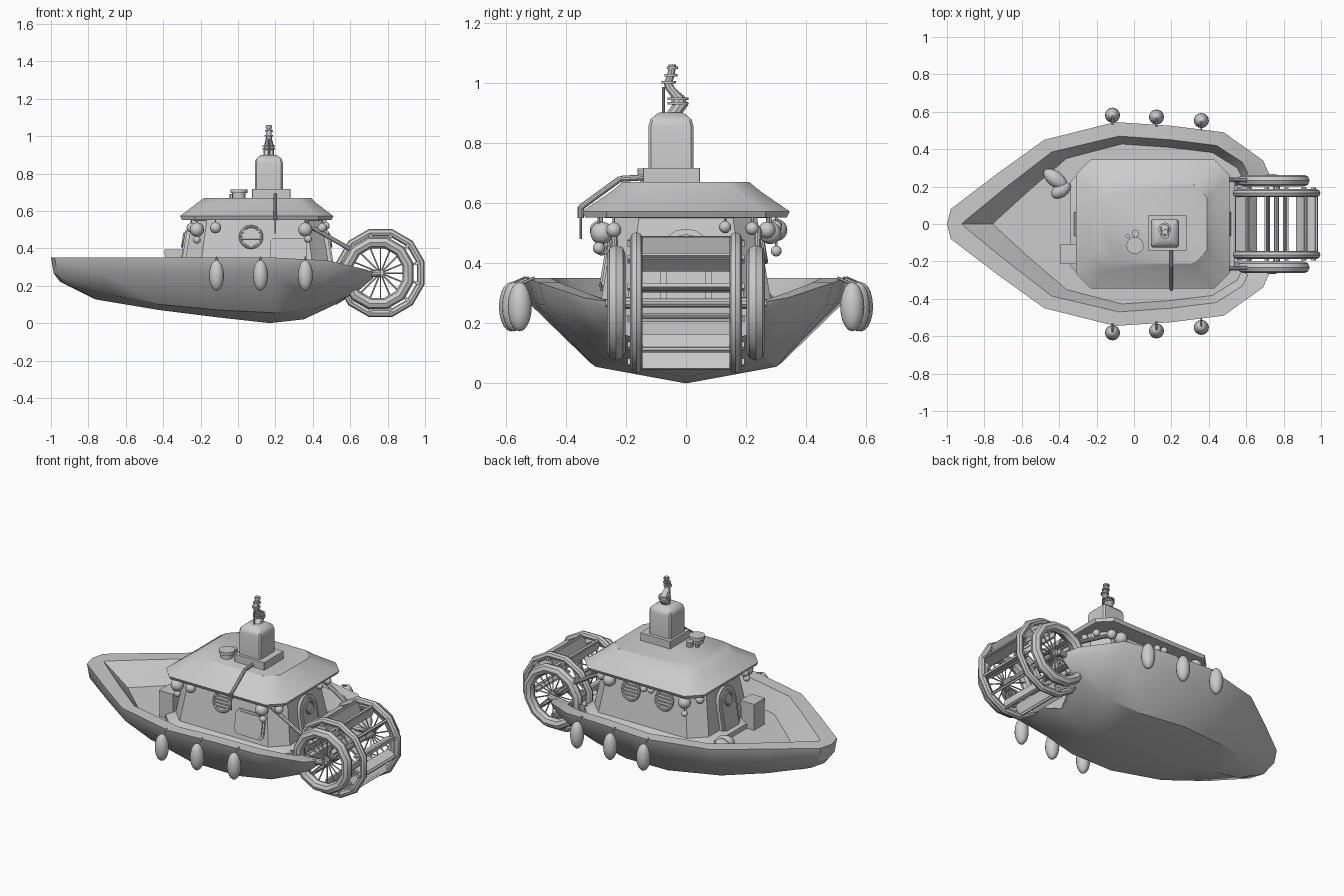
import bpy, bmesh, math
from mathutils import Vector, Matrix
from math import pi, sin, cos

if "Cube" in bpy.data.objects:
    bpy.data.objects.remove(bpy.data.objects["Cube"])

grey = bpy.data.materials.new("plain grey")
grey.diffuse_color = (0.6, 0.6, 0.6, 1)
grey.use_nodes = True
grey.node_tree.nodes["Principled BSDF"].inputs["Base Color"].default_value = grey.diffuse_color


def finish(o, name, matrix=None):
    o.name = name
    if matrix is not None:
        o.matrix_world = matrix @ o.matrix_basis
    o.data.materials.clear()
    o.data.materials.append(grey)
    return o


def loft(name, rings, cap_start=True, cap_end=True, matrix=None):
    """Skin a list of equally long point rings."""
    bm = bmesh.new()
    vs = [[bm.verts.new(p) for p in r] for r in rings]
    n = len(rings[0])
    for a, b in zip(vs, vs[1:]):
        for i in range(n):
            j = (i + 1) % n
            bm.faces.new((a[i], a[j], b[j], b[i]))
    if cap_start:
        bm.faces.new(vs[0][::-1])
    if cap_end:
        bm.faces.new(vs[-1])
    bmesh.ops.remove_doubles(bm, verts=bm.verts, dist=1e-4)
    bmesh.ops.dissolve_degenerate(bm, edges=bm.edges, dist=1e-4)
    bmesh.ops.recalc_face_normals(bm, faces=bm.faces)
    me = bpy.data.meshes.new(name)
    bm.to_mesh(me)
    bm.free()
    o = bpy.data.objects.new(name, me)
    bpy.context.collection.objects.link(o)
    return finish(o, name, matrix)


def octa(cx, cy, hx, hy, c, z):
    """Rectangle with cut corners at height z."""
    p = [(hx, hy - c), (hx - c, hy), (c - hx, hy), (-hx, hy - c),
         (-hx, c - hy), (c - hx, -hy), (hx - c, -hy), (hx, c - hy)]
    return [(cx + x, cy + y, z) for x, y in p]


def box(name, loc, size, rot=(0, 0, 0), matrix=None):
    bpy.ops.mesh.primitive_cube_add(size=1, location=loc, rotation=rot)
    o = bpy.context.object
    o.scale = size
    return finish(o, name, matrix)


def ball(name, loc, size, rot=(0, 0, 0)):
    bpy.ops.mesh.primitive_uv_sphere_add(segments=16, ring_count=10, radius=1, location=loc, rotation=rot)
    o = bpy.context.object
    o.scale = size
    return finish(o, name)


def torus(name, loc, R, r, rot=(0, 0, 0), seg=20, matrix=None):
    bpy.ops.mesh.primitive_torus_add(major_radius=R, minor_radius=r, major_segments=seg,
                                     minor_segments=8, location=loc, rotation=rot)
    return finish(bpy.context.object, name, matrix)


def rod(name, p, q, r, r2=None, seg=10, matrix=None):
    p, q = Vector(p), Vector(q)
    bpy.ops.mesh.primitive_cone_add(vertices=seg, radius1=r, radius2=r if r2 is None else r2,
                                    depth=(q - p).length, location=(p + q) / 2,
                                    rotation=(q - p).to_track_quat('Z', 'Y').to_euler())
    return finish(bpy.context.object, name, matrix)


# Hull: half outlines from bow to stern notch, mirrored and skinned
outer = [(-1, 0, .35), (-.98, .08, .35), (-.73, .27, .35), (-.48, .45, .35), (-.1, .545, .35),
         (.2, .525, .35), (.48, .49, .335), (.69, .34, .285), (.73, .25, .27), (.53, .23, .27), (.53, 0, .27)]
inner = [(-.92, 0, .35), (-.9, .02, .35), (-.68, .2, .35), (-.44, .385, .35), (-.08, .47, .35),
         (.2, .45, .35), (.44, .42, .335), (.58, .33, .3), (.61, .27, .28), (.5, .22, .27), (.5, 0, .27)]
bilge = [(-.95, 0, .22), (-.9, .06, .2), (-.68, .17, .15), (-.42, .26, .10), (-.1, .32, .07),
         (.2, .3, .055), (.42, .27, .08), (.58, .24, .14), (.64, .23, .17), (.53, .2, .13), (.53, 0, .12)]
keel = [(-.77, .13), (-.75, .125), (-.6, .1), (-.42, .07), (-.1, .03), (.17, 0),
        (.35, .02), (.48, .08), (.52, .1), (.53, .1), (.53, .1)]
keel = [(x, 0, z) for x, z in keel]
chine = [(x * .985 if x < 0 or x > .6 else x, y * .955, z - .085 + max(0, .35 - z) * .65) for x, y, z in outer]
deck = [(x * .82 if x < 0 else x * .95, y * .91, .23) for x, y, z in inner]


def full(half):
    return half + [(x, -y, z) for x, y, z in half[-2:0:-1]]


loft("hull", [full(h) for h in (keel, bilge, chine, outer, inner, deck)], cap_start=False)

# Cabin with sloping walls, plinth and roof
loft("cabin_plinth", [octa(.1, 0, .44, .325, .1, .225), octa(.1, 0, .44, .325, .1, .26), octa(.1, 0, .40, .29, .08, .28)])
loft("cabin", [octa(.1, 0, .4, .29, .09, .23), octa(.1, 0, .345, .235, .08, .56)])
loft("roof", [octa(.1, 0, .34, .23, .07, .55), octa(.1, 0, .40, .335, .07, .552), octa(.1, 0, .41, .345, .08, .572),
              octa(.1, 0, .325, .25, .08, .637), octa(.105, 0, .285, .21, .07, .67)])


def wall(side, s, z):
    """Frame on a cabin wall: local x right, y up, z outward."""
    k = .055 / .33
    h = (.29 if side[1] else .4) - (z - .23) * k
    n = Vector((side[0], side[1], k)).normalized()
    right = Vector((-side[1], side[0], 0))
    up = n.cross(right)
    pos = Vector((.1 + side[0] * h, s, z)) if side[0] else Vector((s, side[1] * h, z))
    m = Matrix((right, up, n)).transposed().to_4x4()
    m.translation = pos
    return m


# Round barred windows
for side, s in (((0, -1), .07), ((0, 1), -.03), ((0, 1), .2)):
    m = wall(side, s, .46)
    torus("window_frame", (0, 0, .004), .057, .008, matrix=m)
    rod("window_pane", (0, 0, -.004), (0, 0, .005), .055, seg=20, matrix=m)
    for y in (-.03, -.01, .01, .03):
        box("window_bar", (0, y, .008), (2 * math.sqrt(.055 ** 2 - y * y), .007, .008), matrix=m)


# Arched doors fore and aft
def arch(w, h, z):
    return [(w, -h, z)] + [(w * cos(t * pi / 8), h * .4 + w * sin(t * pi / 8), z) for t in range(9)] + [(-w, -h, z)]


for sx in (-1, 1):
    m = wall((sx, 0), 0, .38)
    loft("door_frame", [arch(.085, .12, -.01), arch(.085, .12, .018)], matrix=m)
    loft("door", [arch(.065, .12, .01), arch(.065, .12, .026)], matrix=m)
    torus("door_porthole", (0, .06, .027), .035, .007, matrix=m)

# Framed side hatch
m = wall((0, -1), .27, .38)
loft("hatch", [octa(0, 0, .1, .075, .02, -.004), octa(0, 0, .1, .075, .02, .008)], matrix=m)
loft("hatch_panel", [octa(0, 0, .088, .063, .016, .004), octa(0, 0, .088, .063, .016, .014)], matrix=m)

# Chimney block
loft("chimney_base", [octa(.178, -.048, .102, .095, .002, .665), octa(.178, -.048, .102, .095, .002, .717)])
loft("chimney", [octa(.165, -.05, a, a, a * .12, z) for a, z in
                 ((.075, .71), (.075, .855), (.069, .877), (.055, .89), (.04, .9))])

# Wavy stove pipe with collars
path = [(-.045, .89, .028), (-.02, .925, .028), (-.028, .955, .024), (-.052, .98, .018),
        (-.06, 1.0, .015), (-.05, 1.025, .013), (-.045, 1.06, .013)]
loft("stove_pipe", [[(.165 + r * cos(t * pi / 5), y + r * sin(t * pi / 5), z) for t in range(10)] for y, z, r in path])
for y, z, r in ((-.027, .932, .035), (-.027, .947, .035), (-.058, 1.002, .024), (-.05, 1.025, .022), (-.045, 1.05, .018)):
    rod("pipe_collar", (.165, y, z - .004), (.165, y, z + .004), r, seg=14)
rod("pipe_stay", (.165, -.075, .89), (.165, -.075, .985), .005)

# Roof pots and gutter pole
rod("roof_pot", (.005, -.115, .66), (.005, -.115, .7), .036, seg=16)
rod("roof_pot_lid", (.005, -.115, .695), (.005, -.115, .715), .046, seg=16)
rod("small_pot", (.008, -.05, .66), (.008, -.05, .70), .02)
rod("tiny_pot", (-.033, -.065, .66), (-.033, -.065, .69), .012)
rod("roof_pole", (.2, -.14, .685), (.2, -.22, .68), .01)
rod("roof_pole_slope", (.2, -.22, .68), (.2, -.35, .585), .01)
rod("roof_pole_drop", (.2, -.35, .588), (.2, -.35, .55), .01)
rod("roof_pole_cord", (.2, -.35, .56), (.2, -.35, .48), .004)

# Hanging lanterns under the eaves
for x, y, z, r in ((-.22, -.28, .5, .038), (-.22, -.28, .445, .02), (-.12, -.29, .51, .03), (.36, -.28, .5, .038),
                   (.375, -.29, .45, .02), (.45, -.24, .51, .025), (.47, .13, .52, .02), (.46, .22, .515, .022),
                   (-.2, .3, .51, .037), (-.2, .3, .44, .018), (.03, .3, .525, .02), (.08, .3, .52, .02),
                   (.33, .28, .5, .037), (.39, .27, .51, .028), (-.25, -.22, .51, .025), (-.25, .22, .51, .025)):
    ball("lantern", (x, y, z), (r, r, r))
    rod("lantern_cord", (x, y, z), (x, y, .565), .004, seg=6)

# Fenders along both sides
for x, y in ((-.115, .582), (.12, .572), (.36, .553)):
    for s in (-1, 1):
        ball("fender", (x, s * y, .255), (.04, .04, .082))
        rod("fender_cord", (x, s * y, .33), (x, s * (y - .05), .352), .005, seg=6)

# Crate and sacks on the fore deck
box("crate", (-.345, -.16, .295), (.09, .1, .14))
box("crate_lid", (-.345, -.16, .378), (.096, .106, .03))
ball("sack", (-.42, .24, .27), (.075, .042, .042), (0, 0, -.65))
ball("sack", (-.39, .18, .27), (.058, .038, .038), (0, 0, .6))

# Paddle wheel
cx, cz = .762, .268
for s in (-1, 1):
    torus("wheel_outer_ring", (cx - .015, s * .232, cz), .168, .031, (pi / 2, pi / 12, 0), 12)
    torus("wheel_inner_ring", (cx, s * .165, cz), .222, .021, (pi / 2, pi / 12, 0), 12)
    rod("wheel_hub", (cx, s * .15, cz), (cx, s * .24, cz), .02)
    for i in range(16):
        t = i * pi / 8
        rod("wheel_spoke", (cx, s * .215, cz), (cx + .165 * cos(t), s * .215, cz + .165 * sin(t)), .004, seg=6)
    # Struts from cabin and stern to the wheel
    rod("wheel_strut", (.4, s * .24, .51), (.6, s * .235, .395), .012)
    rod("axle_arm", (.6, s * .25, .25), (cx, s * .25, cz), .018)
for i in range(12):
    t = (i + .5) * pi / 6
    d = Vector((cos(t), 0, sin(t)))
    box("paddle_blade", Vector((cx, 0, cz)) + d * .19, (.075, .33, .012), (0, -t, 0))
    box("paddle_peg", Vector((cx, 0, cz)) + d * .205, (.022, .39, .018), (0, -t, 0))
rod("wheel_axle", (cx, -.22, cz), (cx, .22, cz), .015)

# Soft shading with sharp edges kept
bpy.ops.object.select_all(action='SELECT')
bpy.context.view_layer.objects.active = bpy.data.objects["hull"]
bpy.ops.object.shade_smooth_by_angle(angle=math.radians(32))
